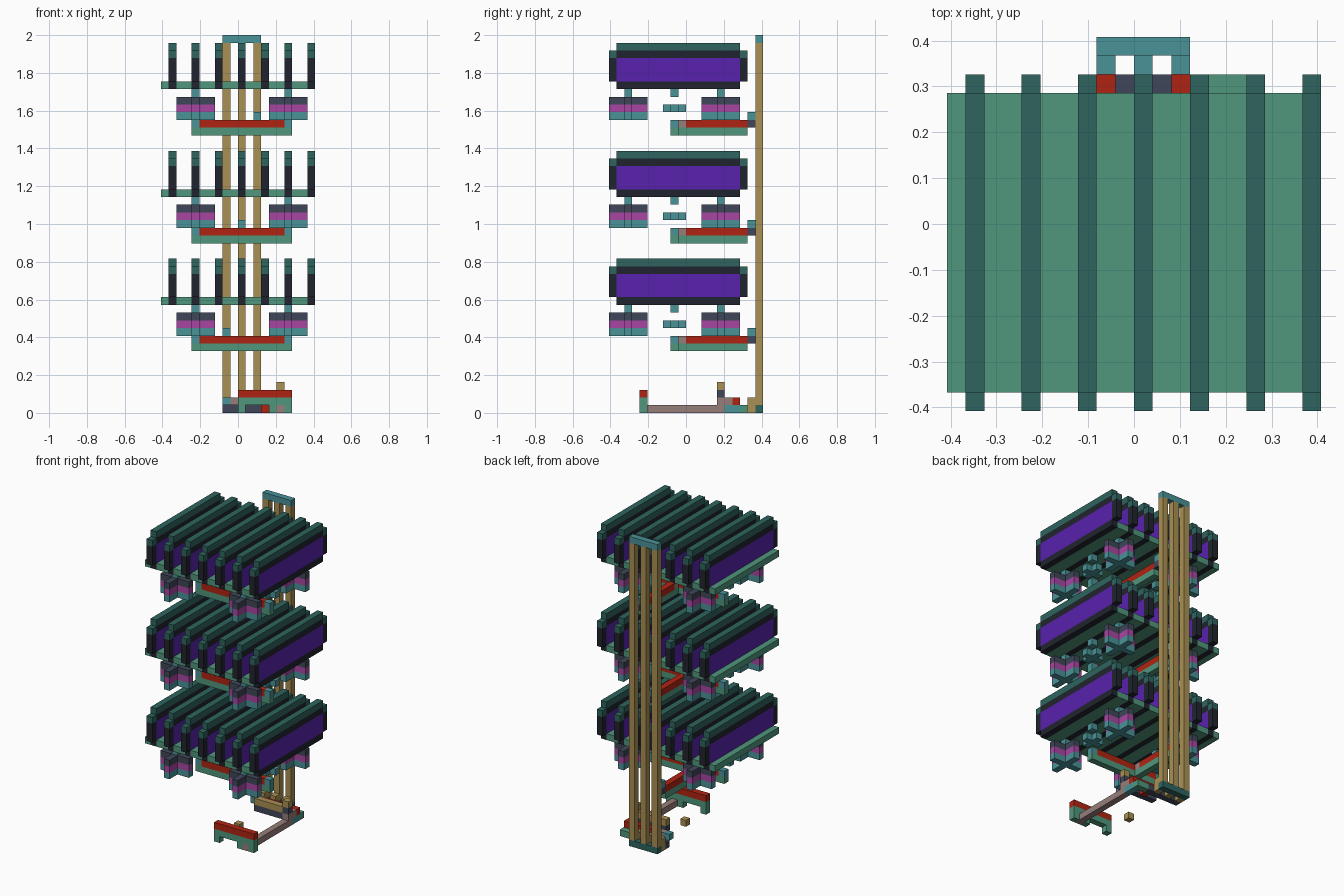
import bpy
import bmesh

cube = bpy.data.objects.get("Cube")
if cube:
    bpy.data.objects.remove(cube, do_unlink=True)

V = 2 / 49      # edge of one block
HALF = 10       # blocks from the centre to the side


def linear(c):
    c /= 255
    return c / 12.92 if c <= 0.04045 else ((c + 0.055) / 1.055) ** 2.4


def material(name, r, g, b):
    m = bpy.data.materials.new(name)
    m.use_nodes = True
    col = (linear(r), linear(g), linear(b), 1)
    m.diffuse_color = col
    m.node_tree.nodes["Principled BSDF"].inputs["Base Color"].default_value = col
    return m


green = material("sea green", 80, 150, 124)
pine = material("dark pine", 46, 100, 95)
ink = material("near black", 33, 36, 46)
purple = material("purple", 88, 34, 172)
slate = material("slate", 62, 70, 88)
magenta = material("magenta", 168, 70, 162)
teal = material("teal", 74, 146, 152)
red = material("red", 176, 36, 18)
tan = material("tan", 170, 144, 84)
mauve = material("mauve", 150, 126, 122)


def build(name, parts):
    """Join boxes (material, first block, size in blocks) into one object."""
    bm = bmesh.new()
    mats = []
    for mat, start, size in parts:
        if mat not in mats:
            mats.append(mat)
        made = bmesh.ops.create_cube(bm, size=1)["verts"]
        for v in made:
            p = [(v.co[a] + 0.5) * size[a] + start[a] for a in range(3)]
            v.co = ((p[0] - HALF) * V, (p[1] - HALF) * V, p[2] * V)
        for f in {f for v in made for f in v.link_faces}:
            f.material_index = mats.index(mat)
    mesh = bpy.data.meshes.new(name)
    bm.to_mesh(mesh)
    bm.free()
    for mat in mats:
        mesh.materials.append(mat)
    obj = bpy.data.objects.new(name, mesh)
    bpy.context.scene.collection.objects.link(obj)
    return obj


def plus(mat, x, y, z, arm):
    """Cross-shaped layer centred on one block."""
    return [(mat, (x - arm, y, z), (2 * arm + 1, 1, 1)),
            (mat, (x, y - arm, z), (1, arm, 1)),
            (mat, (x, y + 1, z), (1, arm, 1))]


def fin(x, z):
    """Upright panel with a dark frame and a capped top."""
    parts = [(ink, (x, 1, z), (1, 16, 1)),
             (purple, (x, 1, z + 1), (1, 16, 3)),
             (ink, (x, 1, z + 4), (1, 16, 1)),
             (pine, (x, 1, z + 5), (1, 16, 1))]
    for y in (0, 17):
        parts += [(ink, (x, y, z + 1), (1, 1, 3)),
                  (pine, (x, y, z + 4), (1, 1, 1))]
    return parts


# Three tiers, each joined to its own pillar
for tier, (label, spine) in enumerate([("lower", 8), ("middle", 10), ("upper", 12)]):
    z = 14 * (tier + 1)
    fins = []
    plate = [(green, (0, 1, z), (1, 16, 1))]
    for n in range(7):
        x = 1 + 3 * n
        fins += fin(x, z)
        if n < 6:
            plate.append((green, (x + 1, 1, z), (2, 16, 1)))
    build(label + "_fins", fins)
    build(label + "_plate", plate)

    # Layered cross feet and small cross connectors
    feet, links = [], []
    for x in (4, 16):
        for y in (2, 14):
            for mat, drop in ((slate, 2), (magenta, 3), (teal, 4)):
                feet += plus(mat, x, y, z - drop, 2)
            feet.append((teal, (x, y, z - 1), (1, 1, 1)))
        links += plus(teal, x, 8, z - 3, 1)
        links.append((teal, (x, 8, z - 1), (1, 1, 1)))
    build(label + "_feet", feet)
    build(label + "_connectors", links)

    # T-shaped carrier running back to the pillar
    build(label + "_carrier", [
        (green, (4, 8, z - 6), (13, 1, 1)),
        (green, (spine, 9, z - 6), (1, 9, 1)),
        (red, (5, 8, z - 5), (11, 1, 1)),
        (teal, (4, 8, z - 5), (1, 1, 1)),
        (teal, (16, 8, z - 5), (1, 1, 1)),
        (mauve, (spine, 9, z - 5), (1, 1, 1)),
        (red, (spine, 10, z - 5), (1, 8, 1)),
        (slate, (spine, 18, z - 5), (1, 1, 1)),
        (teal, (spine, 18, z - 4), (1, 1, 1))])

# Rear pillars with foot strip and cap
pillars = [(tan, (x, 19, 1), (1, 1, 47)) for x in (8, 10, 12)]
pillars += [(tan, (x, 18, 0), (1, 1, 2)) for x in (8, 10, 12)]
build("pillars", pillars)
build("pillar_foot", [(pine, (8, 19, 0), (5, 1, 1))])
build("pillar_cap", [(teal, (8, 19, 48), (5, 1, 1))])

# Front bar on short legs
build("front_bar", [(red, (10, 4, 2), (7, 1, 1)), (green, (10, 4, 1), (7, 1, 1))]
      + [(green, (x, 4, 0), (1, 1, 1)) for x in (10, 14, 16)])

# Rod and stepped rail joining the front bar to the pillars
build("floor_rod", [(mauve, (15, 4, 0), (1, 11, 1)),
                    (mauve, (15, 14, 1), (1, 2, 1))])
build("stepped_rail", [(slate, (10, 14, 1), (5, 1, 1)),
                       (tan, (10, 14, 2), (5, 1, 1)),
                       (slate, (15, 14, 2), (1, 1, 1)),
                       (tan, (15, 14, 3), (1, 1, 1))])
build("rear_base", [(slate, (8, 17, 0), (6, 1, 1)),
                    (green, (14, 17, 0), (2, 1, 1)),
                    (teal, (15, 15, 0), (1, 2, 1)),
                    (red, (10, 16, 1), (6, 1, 1)),
                    (red, (13, 16, 0), (1, 1, 1)),
                    (mauve, (9, 16, 1), (1, 1, 1)),
                    (teal, (8, 16, 1), (1, 1, 1))])
build("floor_block", [(tan, (10, 9, 0), (1, 1, 1))])
